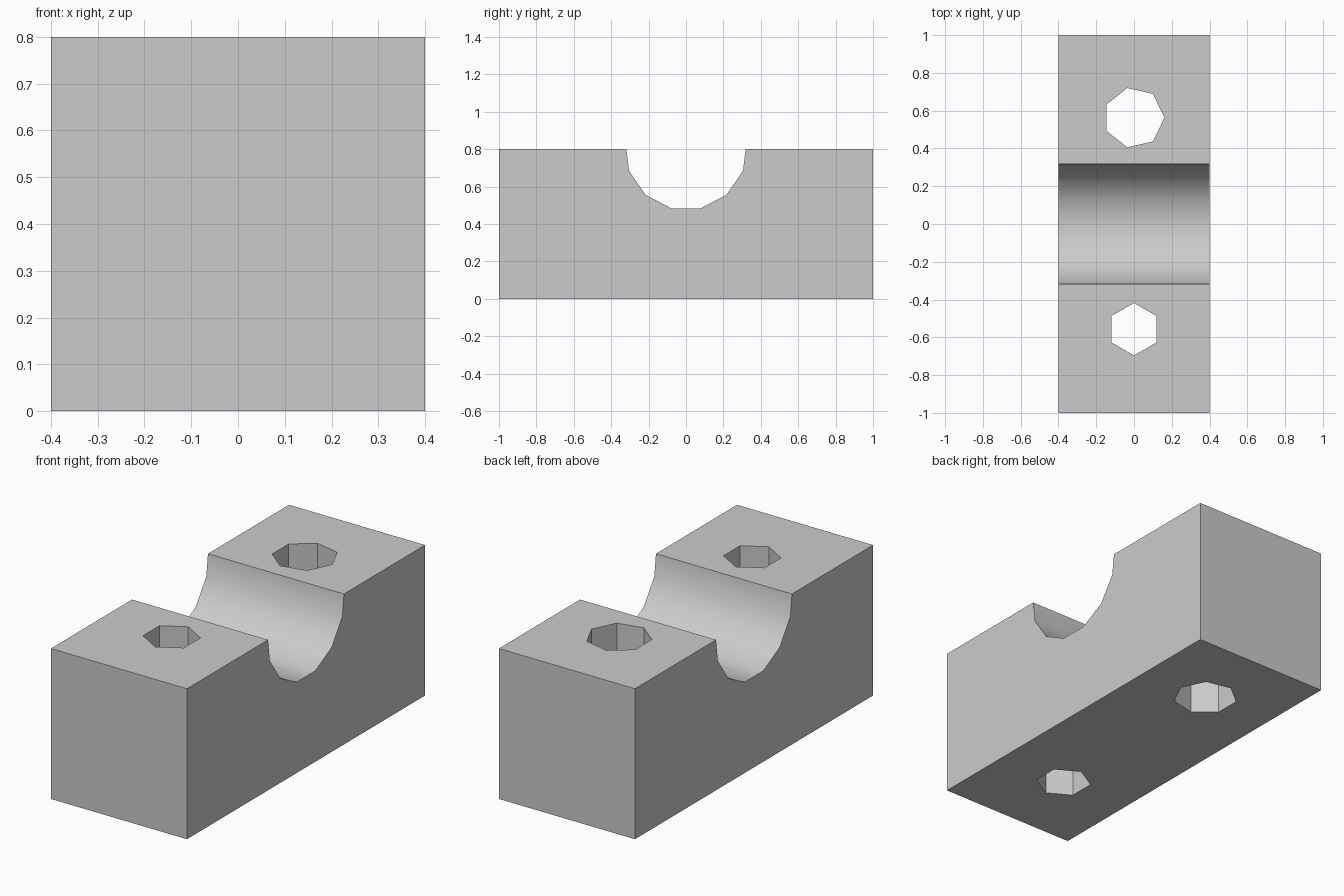
import bpy
from math import radians

cube = bpy.data.objects.get("Cube")
if cube:
    bpy.data.objects.remove(cube, do_unlink=True)

# Single matte grey
grey = bpy.data.materials.new("light_grey")
grey.use_nodes = True
colour = (0.6, 0.6, 0.6, 1)
grey.diffuse_color = colour
grey.node_tree.nodes["Principled BSDF"].inputs["Base Color"].default_value = colour

# Rectangular body
bpy.ops.mesh.primitive_cube_add(size=1, location=(0, 0, 0.4))
block = bpy.context.object
block.name = "clamp_block"
block.scale = (0.8, 2, 0.8)
bpy.ops.object.transform_apply(location=True, rotation=True, scale=True)
block.data.materials.append(grey)


def cut(name, sides, radius, location, rotation=(0, 0, 0)):
    """Subtract a many-sided prism from the block."""
    bpy.ops.mesh.primitive_cylinder_add(
        vertices=sides, radius=radius, depth=2, location=location,
        rotation=[radians(a) for a in rotation])
    cutter = bpy.context.object
    cutter.name = name
    cutter.hide_render = True
    cutter.data.materials.append(grey)
    bpy.context.view_layer.objects.active = block
    mod = block.modifiers.new(name, "BOOLEAN")
    mod.operation = "DIFFERENCE"
    mod.solver = "EXACT"
    mod.object = cutter
    bpy.ops.object.modifier_apply(modifier=mod.name)
    bpy.data.objects.remove(cutter, do_unlink=True)


# Pipe groove across the top, then the two bolt holes
cut("pipe_groove", 13, 0.326, (0, 0, 0.8), (90, 0, 90))
cut("front_bolt_hole", 6, 0.139, (0, -0.557, 0.4))
cut("back_bolt_hole", 7, 0.161, (0, 0.563, 0.4), (0, 0, -90))

# Smooth groove, crisp hole walls and outer edges
bpy.ops.object.select_all(action="DESELECT")
block.select_set(True)
bpy.context.view_layer.objects.active = block
bpy.ops.object.shade_smooth_by_angle(angle=radians(35))
